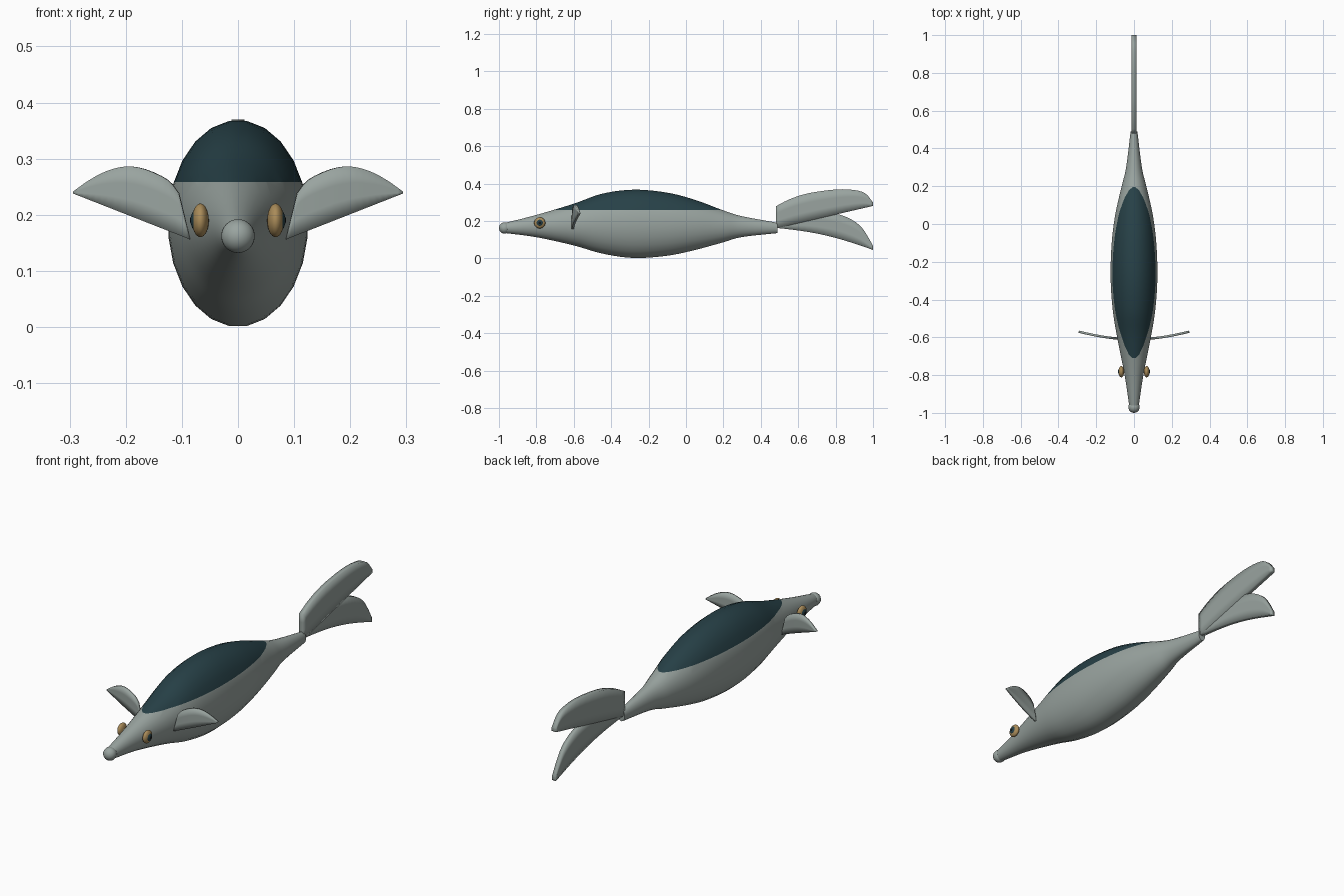
import bpy, bmesh, math
from mathutils import Vector

cube = bpy.data.objects.get("Cube")
if cube:
    bpy.data.objects.remove(cube)


def material(name, r, g, b):
    m = bpy.data.materials.new(name)
    m.use_nodes = True
    m.diffuse_color = (r, g, b, 1)
    node = m.node_tree.nodes["Principled BSDF"]
    node.inputs["Base Color"].default_value = (r, g, b, 1)
    node.inputs["Roughness"].default_value = 0.7
    return m


GREY = material("pale grey skin", 0.32, 0.37, 0.35)
TEAL = material("dark teal back", 0.02, 0.052, 0.063)
TAN = material("tan iris", 0.40, 0.26, 0.10)
BLACK = material("black pupil", 0.006, 0.008, 0.01)


def finish(name, bm, mats, angle=40):
    bmesh.ops.recalc_face_normals(bm, faces=bm.faces)
    mesh = bpy.data.meshes.new(name)
    bm.to_mesh(mesh)
    bm.free()
    ob = bpy.data.objects.new(name, mesh)
    bpy.context.collection.objects.link(ob)
    for m in mats:
        mesh.materials.append(m)
    bpy.ops.object.select_all(action="DESELECT")
    ob.select_set(True)
    bpy.context.view_layer.objects.active = ob
    bpy.ops.object.shade_smooth_by_angle(angle=math.radians(angle))
    return ob


def smooth_path(points, steps):
    """Catmull-Rom samples through the points."""
    p = [Vector(q) for q in points]
    p = [2 * p[0] - p[1]] + p + [2 * p[-1] - p[-2]]
    out = []
    for a, b, c, d in zip(p, p[1:], p[2:], p[3:]):
        for i in range(steps):
            t = i / steps
            out.append(0.5 * (2 * b + (c - a) * t + (2 * a - 5 * b + 4 * c - d) * t * t
                              + (3 * b - a - 3 * c + d) * t ** 3))
    return out + [p[-2]]


def ellipsoid(name, centre, radii, mat):
    bm = bmesh.new()
    bmesh.ops.create_uvsphere(bm, u_segments=24, v_segments=16, radius=1)
    bmesh.ops.scale(bm, vec=radii, verts=bm.verts)
    bmesh.ops.translate(bm, vec=centre, verts=bm.verts)
    return finish(name, bm, [mat], 60)


def blade(name, arc, start, end, thickness, place, bow=0):
    """Thin fin between a curved edge and a nearly straight edge."""
    rim = smooth_path(arc, 3)
    bm = bmesh.new()
    rows = []
    for p in rim:
        t = (p[0] - rim[0][0]) / (rim[-1][0] - rim[0][0])
        low = Vector(start).lerp(Vector(end), t)
        low.y += bow * math.sin(math.pi * t)
        rows.append([bm.verts.new(place(*p.lerp(low, s / 3))) for s in range(4)])
    for a, b in zip(rows, rows[1:]):
        for i in range(3):
            bm.faces.new((a[i], b[i], b[i + 1], a[i + 1]))
    ob = finish(name, bm, [GREY], 35)
    mod = ob.modifiers.new("thickness", "SOLIDIFY")
    mod.thickness = thickness
    mod.offset = 0
    return ob


# Body: stations of y, half width, underside z, top z
SIDES, BACK_LINE = 24, 0.258
stations = [(-0.965, 0.025, 0.135, 0.19), (-0.8, 0.05, 0.113, 0.232), (-0.6, 0.09, 0.069, 0.292),
            (-0.45, 0.114, 0.026, 0.345), (-0.28, 0.125, 0.002, 0.367), (-0.1, 0.119, 0.014, 0.351),
            (0.05, 0.1, 0.045, 0.312), (0.2, 0.066, 0.086, 0.256), (0.3, 0.042, 0.114, 0.225),
            (0.49, 0.018, 0.135, 0.19)]
bm = bmesh.new()
rings = []
for y, w, low, top in smooth_path(stations, 5):
    ring = []
    for i in range(SIDES):
        a = 2 * math.pi * (i + 0.5) / SIDES
        z = (low + top) / 2 + (top - low) / 2 * math.cos(a) / math.cos(math.pi / SIDES)
        ring.append(bm.verts.new((w * math.sin(a), y, z)))
    rings.append(ring)
for a, b in zip(rings, rings[1:]):
    for i in range(SIDES):
        j = (i + 1) % SIDES
        bm.faces.new((a[i], a[j], b[j], b[i]))
bm.faces.new(rings[0])
bm.faces.new(rings[-1])
# Colour the back above a level cut
bmesh.ops.bisect_plane(bm, geom=bm.verts[:] + bm.edges[:] + bm.faces[:],
                       plane_co=(0, 0, BACK_LINE), plane_no=(0, 0, 1))
for f in bm.faces:
    f.material_index = int(f.calc_center_median().z > BACK_LINE)
finish("body", bm, [GREY, TEAL], 50)

# Snout tip
ellipsoid("nose", (0, -0.97, 0.162), (0.03, 0.03, 0.03), GREY)

# Eyes and side fins, mirrored
fin_arc = [(0.105, 0.238), (0.125, 0.262), (0.165, 0.281), (0.2, 0.286),
           (0.235, 0.277), (0.265, 0.261), (0.293, 0.241)]
for side, s in (("left", 1), ("right", -1)):
    ellipsoid(side + "_eye", (s * 0.067, -0.782, 0.19), (0.015, 0.03, 0.03), TAN)
    ellipsoid(side + "_iris", (s * 0.07, -0.782, 0.19), (0.0145, 0.022, 0.022), TEAL)
    ellipsoid(side + "_pupil", (s * 0.0745, -0.782, 0.19), (0.0115, 0.011, 0.011), BLACK)
    blade(side + "_side_fin", fin_arc, (0.085, 0.156), (0.293, 0.238), 0.012,
          lambda x, z, s=s: (s * x, -0.606 + 0.036 * (max(x - 0.085, 0) / 0.208) ** 1.4, z))

# Tail lobes
upper = [(0.48, 0.278), (0.55, 0.314), (0.65, 0.347), (0.8, 0.368),
         (0.9, 0.365), (0.96, 0.346), (1, 0.298)]
lower = [(0.48, 0.2), (0.6, 0.235), (0.7, 0.246), (0.8, 0.238),
         (0.87, 0.215), (0.93, 0.175), (0.97, 0.12), (1, 0.066)]
in_plane = lambda y, z: (0, y, z)
blade("upper_tail_lobe", upper, (0.48, 0.16), (1, 0.28), 0.024, in_plane)
blade("lower_tail_lobe", lower, (0.48, 0.163), (1, 0.045), 0.02, in_plane, 0.02)
